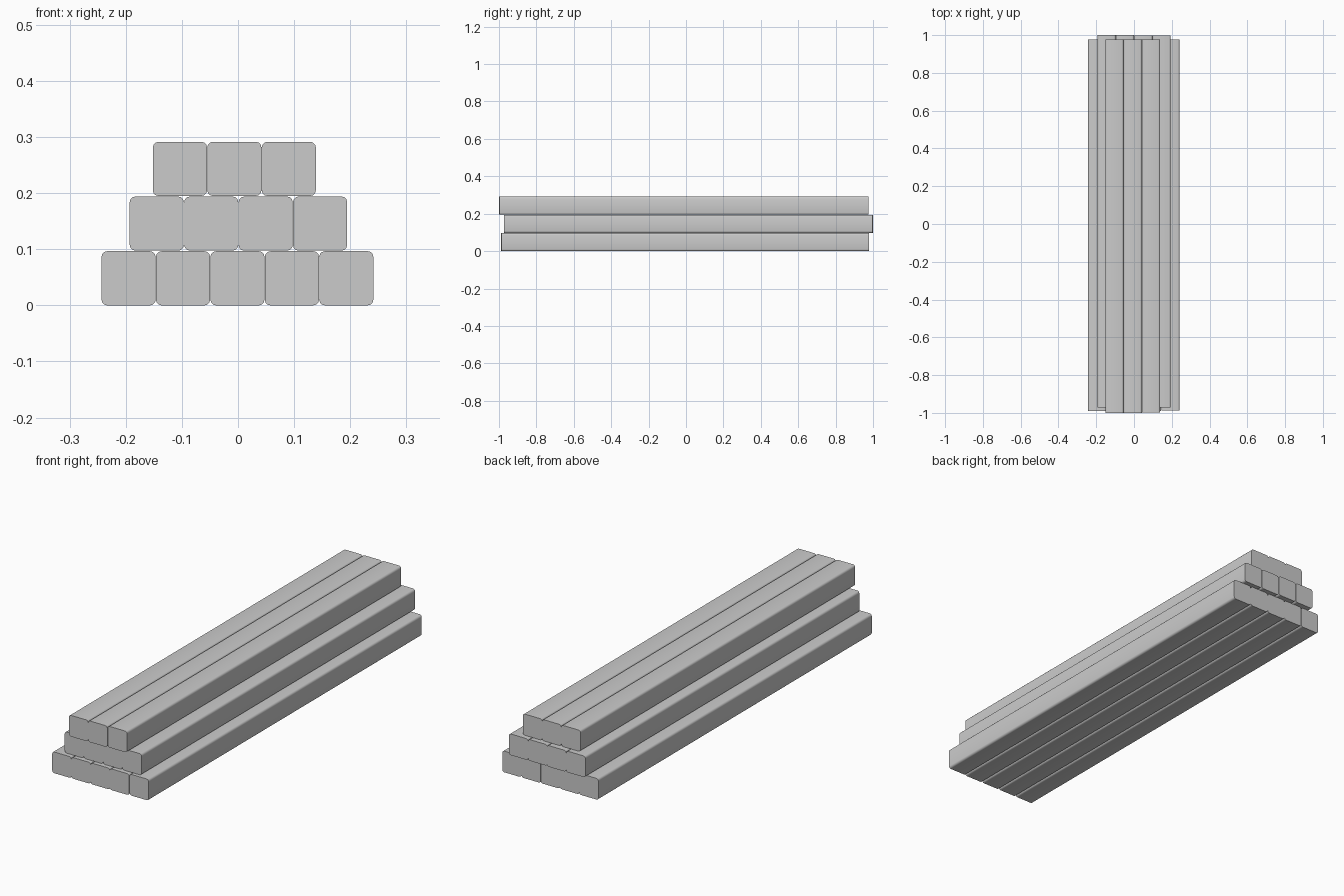
import bpy, bmesh, math

if "Cube" in bpy.data.objects:
    bpy.data.objects.remove(bpy.data.objects["Cube"])

W = 0.0965      # beam width and height
PITCH = 0.097   # spacing between beams
R = 0.01        # rounded long edges
SEG = 3


def beam(name, x, y0, y1, z0):
    """Rounded-square profile extruded along y, with flat sawn ends."""
    bm = bmesh.new()
    c = W / 2 - R
    ring = []
    for q, (sx, sz) in enumerate([(1, 1), (-1, 1), (-1, -1), (1, -1)]):
        for i in range(SEG + 1):
            a = math.pi / 2 * (q + i / SEG)
            ring.append(bm.verts.new((sx * c + R * math.cos(a), y0,
                                      sz * c + R * math.sin(a))))
    face = bm.faces.new(ring)
    ext = bmesh.ops.extrude_face_region(bm, geom=[face], use_keep_orig=True)
    for v in ext["geom"]:
        if isinstance(v, bmesh.types.BMVert):
            v.co.y = y1
    bmesh.ops.recalc_face_normals(bm, faces=bm.faces)
    me = bpy.data.meshes.new(name)
    bm.to_mesh(me)
    bm.free()
    ob = bpy.data.objects.new(name, me)
    ob.location = (x, 0, z0 + W / 2)
    bpy.context.collection.objects.link(ob)
    bpy.ops.object.select_all(action='DESELECT')
    ob.select_set(True)
    bpy.context.view_layer.objects.active = ob
    bpy.ops.object.shade_smooth_by_angle(angle=math.radians(40))


# rows: name, first beam centre x, front y, back y, base z, small end shift per beam
rows = [
    ("bottom", -0.1950, -0.990, 0.978, 0.0000, [0, 0, 0, 0, 0.003]),
    ("middle", -0.1447, -0.972, 1.000, 0.0975, [0, 0, -0.003, -0.003]),
    ("top", -0.1035, -1.000, 0.976, 0.1950, [0, 0, 0.003]),
]
for name, x, y0, y1, z, shifts in rows:
    for i, s in enumerate(shifts):
        beam(f"{name}_beam_{i + 1}", x + i * PITCH, y0 + max(s, 0), y1 + min(s, 0), z)
